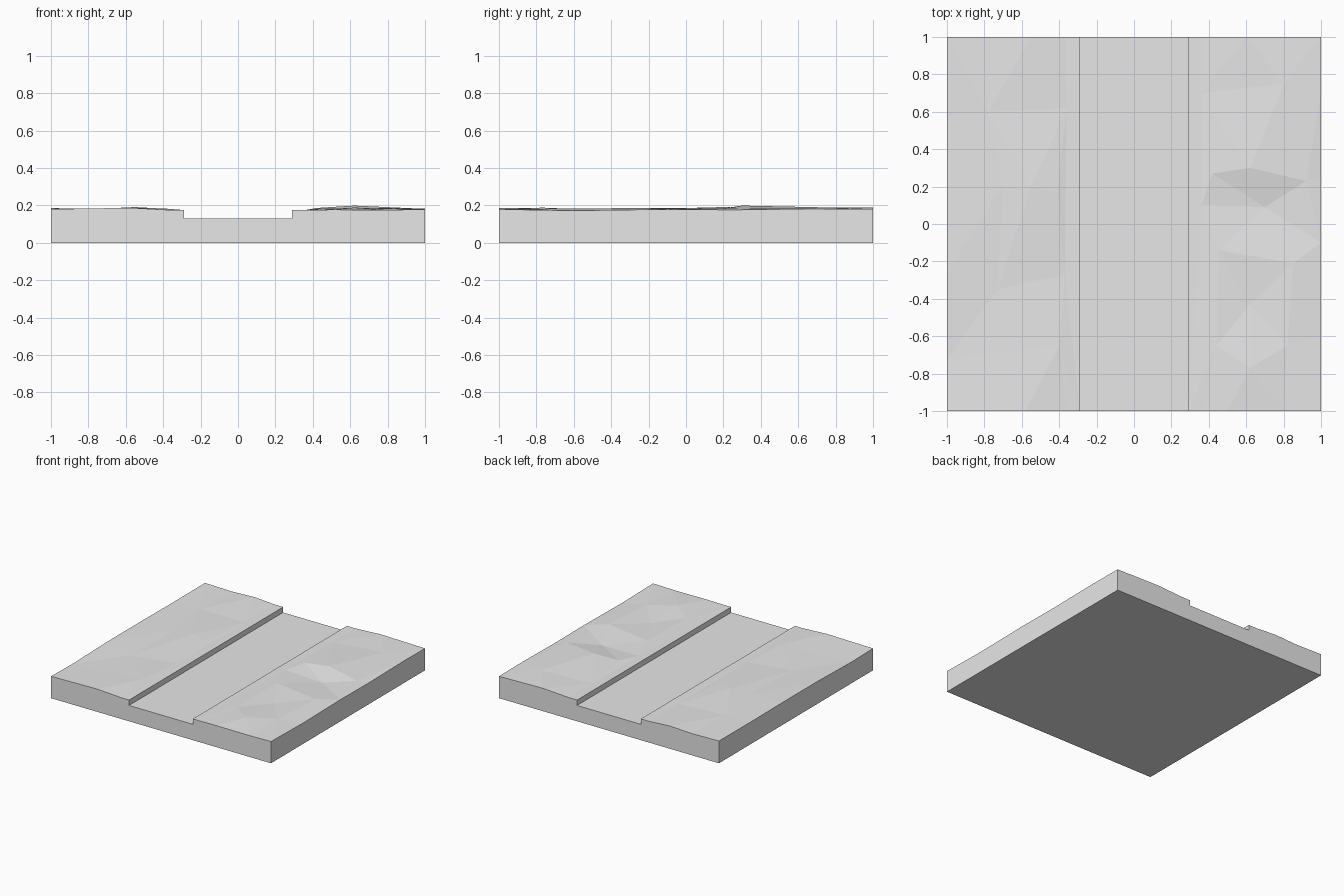
import bpy
import bmesh
from mathutils import Vector
from mathutils.geometry import delaunay_2d_cdt

cube = bpy.data.objects.get("Cube")
if cube:
    bpy.data.objects.remove(cube)

EDGE = 0.29      # half width of the channel
BED = 0.13       # height of the channel floor
RIM = 0.175      # height of the flat banks beside the channel

stone = bpy.data.materials.new("plain_grey")
stone.use_nodes = True
grey = (0.8, 0.8, 0.8, 1)
stone.diffuse_color = grey
stone.node_tree.nodes["Principled BSDF"].inputs["Base Color"].default_value = grey


def finish(name, bm):
    bmesh.ops.recalc_face_normals(bm, faces=bm.faces)
    mesh = bpy.data.meshes.new(name)
    bm.to_mesh(mesh)
    bm.free()
    mesh.materials.append(stone)
    obj = bpy.data.objects.new(name, mesh)
    bpy.context.collection.objects.link(obj)
    return obj


def bank(name, side, bumps):
    """Faceted ground from height points (x, y, centimetres above the rim)."""
    points = [(x, y, RIM + h / 100) for x, y, h in bumps]
    points += [(side * EDGE, y, RIM) for y in (-1, 1)]
    flat = [Vector((x, y)) for x, y, z in points]
    verts, _, faces, origin, _, _ = delaunay_2d_cdt(flat, [], [], 0, 1e-5)
    bm = bmesh.new()
    made = [bm.verts.new((v.x, v.y, points[o[0]][2])) for v, o in zip(verts, origin)]
    for f in faces:
        bm.faces.new([made[i] for i in f])
    # Walls: short one down to the channel, tall ones down to the ground
    for e in [e for e in bm.edges if e.is_boundary]:
        a, b = e.verts
        inner = all(abs(v.co.x - side * EDGE) < 1e-4 for v in e.verts)
        foot = BED if inner else 0
        low = [bm.verts.new((v.co.x, v.co.y, foot)) for v in (b, a)]
        bm.faces.new([a, b] + low)
    # Underside
    bm.faces.new([bm.verts.new((x, y, 0)) for x, y in
                  ((side * EDGE, -1), (side * EDGE, 1), (side, 1), (side, -1))])
    bmesh.ops.remove_doubles(bm, verts=bm.verts, dist=1e-4)
    return finish(name, bm)


# Gently rolling bank
bank("right_bank", -1, [
    (-1, -1, 0.5), (-.58, -1, 1.2), (-.36, -1, 0),
    (-1, -.72, 0), (-.4, -.65, .9), (-.73, -.35, .2),
    (-1, -.25, 1), (-.37, -.27, .1), (-.41, .17, .8),
    (-.7, .2, .8), (-1, .17, 1), (-.36, .62, 0),
    (-.55, .2, 1.6), (-.78, .6, .5), (-1, .57, .7),
    (-.75, 1, .3), (-.55, 1, 1.2), (-.37, 1, 0), (-1, 1, .8)])

# Rougher bank with sharper mounds and hollows
bank("left_bank", 1, [
    (.37, -1, 0), (.5, -1, .2), (.8, -1, 0), (1, -1, .4),
    (.62, -.77, 1.3), (.44, -.65, .3), (.82, -.65, .8),
    (1, -.6, -.3), (.62, -.43, -.2), (.85, -.21, 1.1),
    (.45, -.14, .9), (1, -.1, .4), (.7, .09, -.8),
    (.42, .27, 1.1), (.92, .23, 1), (.62, .3, 2.4),
    (1, .25, .1), (.36, .1, 0), (.36, .7, 0), (.8, .75, 1.4),
    (1, .7, .7), (.37, 1, 0), (.6, 1, 1.3), (1, 1, .5)])

# Sunken flat channel, open where it meets the banks
bm = bmesh.new()
bmesh.ops.create_cube(bm, size=2)
for v in bm.verts:
    v.co.x *= EDGE
    v.co.z = BED if v.co.z > 0 else 0
bm.normal_update()
bmesh.ops.delete(bm, geom=[f for f in bm.faces if abs(f.normal.x) > 0.9], context='FACES_ONLY')
finish("channel_bed", bm)
